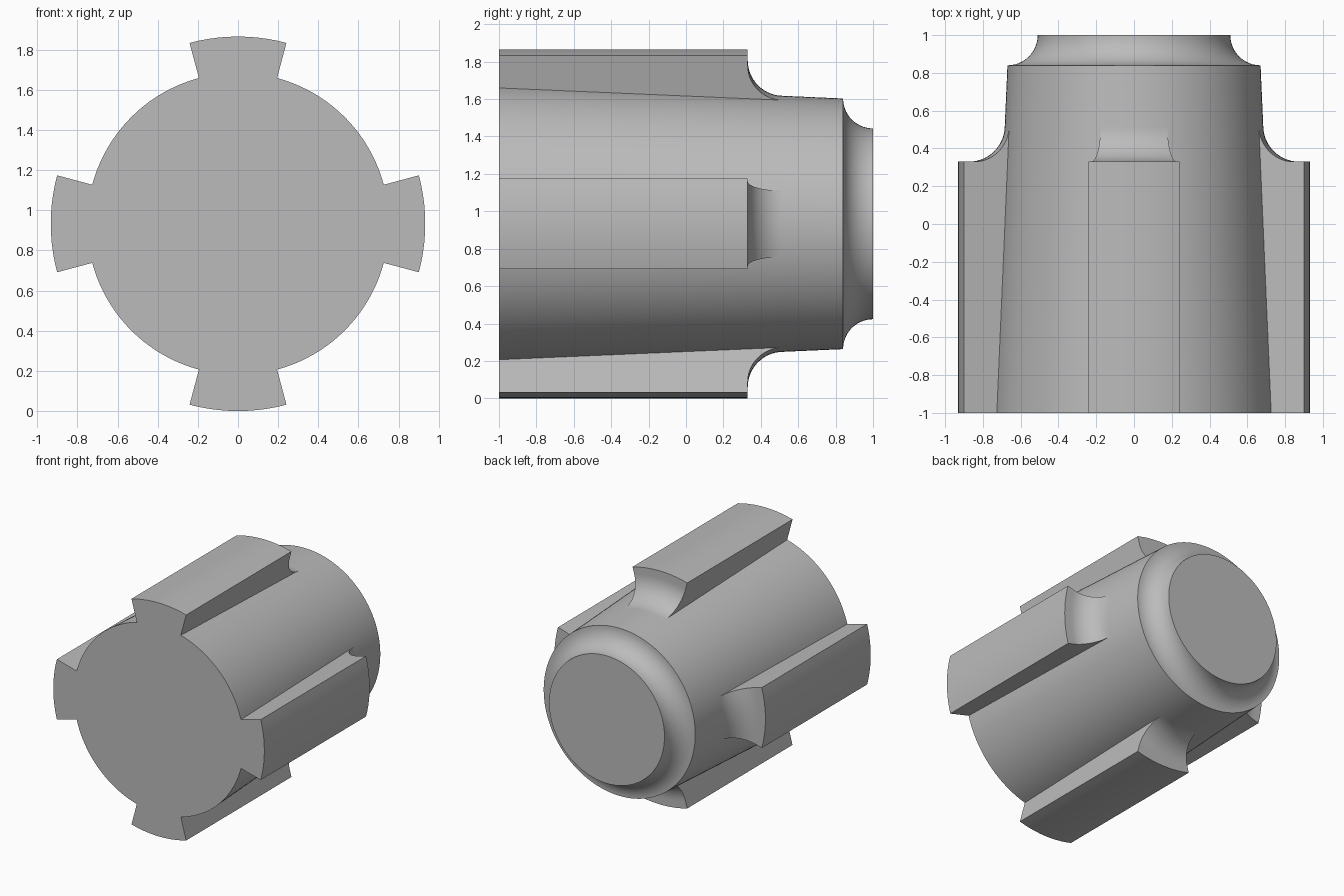
import bpy, bmesh
from math import sin, cos, pi, radians, atan2

cube = bpy.data.objects.get("Cube")
if cube:
    bpy.data.objects.remove(cube)

AXIS_Z = 0.933      # height of the horizontal axis
STEPS = 120         # sides around the axis
TOOTH_HALF = 15     # half width of a spline tooth, degrees


def cone_radius(y):
    return 0.752 - 0.082 * (y + 1) / 1.84


def arc(cy, cr, rad, start, end, n):
    """Points (y, radius) along a concave fillet."""
    return [(cy + rad * cos(a), cr + rad * sin(a))
            for a in (start + (end - start) * i / n for i in range(n + 1))]


# Profiles as (y, radius) along the axis
join = (0.52, cone_radius(0.52))
plain = [(-1, cone_radius(-1)), join]
tooth = [(-1, 0.933), (0.33, 0.933)] + arc(0.52, join[1] + 0.19, 0.19, pi, 1.5 * pi, 14)
nose = [join, (0.84, 0.67)] + arc(1, 0.67, 0.16, pi, 1.5 * pi, 14)[1:]

bm = bmesh.new()


def point(p, k):
    a = 2 * pi * k / STEPS
    return bm.verts.new((p[1] * sin(a), p[0], AXIS_Z + p[1] * cos(a)))


def strip(profile, k):
    for p, q in zip(profile, profile[1:]):
        bm.faces.new([point(p, k), point(q, k), point(q, k + 1), point(p, k + 1)])


# Tapered core, nose and four spline teeth, swept around the axis
quarter = STEPS // 4
half = round(TOOTH_HALF * STEPS / 360)
front = []
for k in range(STEPS):
    in_tooth = (k + half) % quarter < 2 * half
    side = tooth if in_tooth else plain
    strip(side, k)
    strip(nose, k)
    front += [point(side[0], k), point(side[0], k + 1)]

# Radial side walls of the teeth
for i in range(4):
    for k in (i * quarter - half, i * quarter + half):
        bm.faces.new([point(p, k) for p in [plain[0]] + tooth])

# Flat end faces
bm.faces.new(front)
bm.faces.new([point(nose[-1], k) for k in range(STEPS)])
bmesh.ops.remove_doubles(bm, verts=bm.verts, dist=0.0001)
bmesh.ops.recalc_face_normals(bm, faces=bm.faces)

mesh = bpy.data.meshes.new("splined_plug")
bm.to_mesh(mesh)
bm.free()
plug = bpy.data.objects.new("splined_plug", mesh)
bpy.context.collection.objects.link(plug)

# Plain grey finish
grey = bpy.data.materials.new("plain_grey")
grey.use_nodes = True
colour = (0.5, 0.5, 0.5, 1)
grey.diffuse_color = colour
grey.node_tree.nodes["Principled BSDF"].inputs["Base Color"].default_value = colour
mesh.materials.append(grey)

bpy.context.view_layer.objects.active = plug
plug.select_set(True)
bpy.ops.object.shade_smooth_by_angle(angle=radians(30))
